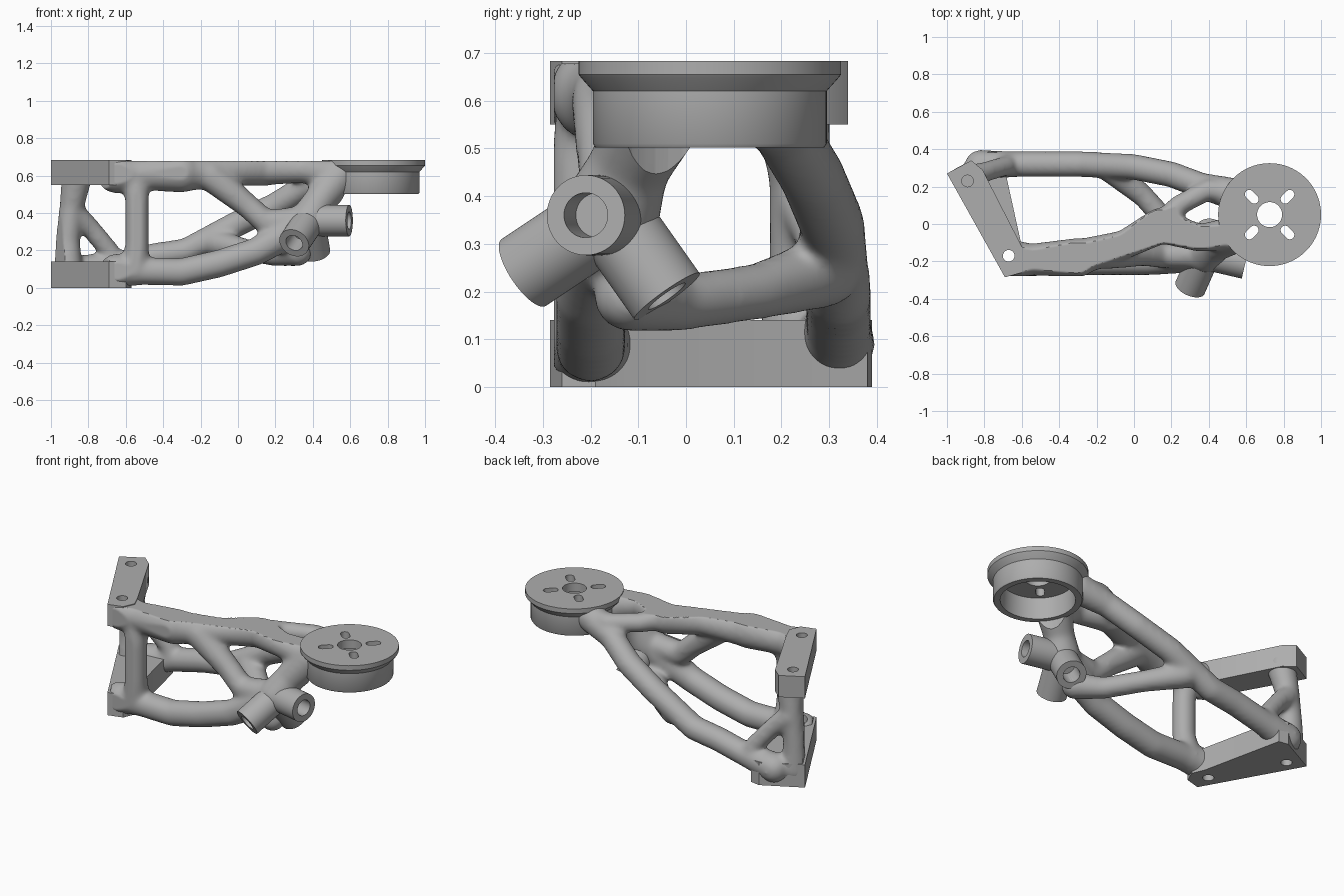
import bpy, bmesh, math
from mathutils import Vector, Matrix

if "Cube" in bpy.data.objects:
    bpy.data.objects.remove(bpy.data.objects["Cube"], do_unlink=True)

grey = bpy.data.materials.new("cast_grey")
grey.use_nodes = True
grey.diffuse_color = (.42, .42, .42, 1)
grey.node_tree.nodes["Principled BSDF"].inputs["Base Color"].default_value = grey.diffuse_color


def finish(bm, name):
    bmesh.ops.recalc_face_normals(bm, faces=bm.faces)
    mesh = bpy.data.meshes.new(name)
    bm.to_mesh(mesh)
    bm.free()
    mesh.materials.append(grey)
    obj = bpy.data.objects.new(name, mesh)
    bpy.context.collection.objects.link(obj)
    return obj


def apply_modifier(obj, kind, **settings):
    modifier = obj.modifiers.new(kind.lower(), kind)
    for key, value in settings.items():
        setattr(modifier, key, value)
    bpy.context.view_layer.objects.active = obj
    bpy.ops.object.modifier_apply(modifier=modifier.name)


def cut(obj, *cutters):
    for cutter in cutters:
        apply_modifier(obj, 'BOOLEAN', operation='DIFFERENCE', solver='MANIFOLD', object=cutter)


def smooth(obj):
    bpy.ops.object.select_all(action='DESELECT')
    obj.select_set(True)
    bpy.context.view_layer.objects.active = obj
    bpy.ops.object.shade_smooth_by_angle(angle=math.radians(35))


def add_rod(bm, start, end, radius):
    a, b = Vector(start), Vector(end)
    turn = (b - a).to_track_quat('Z', 'Y').to_matrix().to_4x4()
    bmesh.ops.create_cone(bm, cap_ends=True, segments=48, radius1=radius, radius2=radius,
                          depth=(b - a).length, matrix=Matrix.Translation((a + b) / 2) @ turn)


def add_strut(bm, radius, *points):
    # Each stretch is the hull of two balls; the ends of the strut are swollen
    last = len(points) - 1
    for i in range(last):
        cloud = []
        for k in (i, i + 1):
            size = radius * (1.25 if k in (0, last) else 1)
            cloud += [Vector(points[k]) + size * direction for direction in ball]
        verts = [bm.verts.new(co) for co in cloud]
        hull = bmesh.ops.convex_hull(bm, input=verts)
        inner = [g for g in hull["geom_interior"] if isinstance(g, bmesh.types.BMVert)]
        bmesh.ops.delete(bm, geom=inner, context='VERTS')


def prism(name, outline, low, high):
    bm = bmesh.new()
    face = bm.faces.new([bm.verts.new((x, y, low)) for x, y in outline])
    top = bmesh.ops.extrude_face_region(bm, geom=[face])["geom"]
    bmesh.ops.translate(bm, vec=(0, 0, high - low),
                        verts=[g for g in top if isinstance(g, bmesh.types.BMVert)])
    return finish(bm, name)


# Unit directions shared by all strut balls
bm = bmesh.new()
bmesh.ops.create_icosphere(bm, subdivisions=3, radius=1)
ball = [v.co.copy() for v in bm.verts]
bm.free()

# Joints where struts meet
top = .683
hub = Vector((.38, -.16, .36))
front_top = Vector((-.55, -.19, .61))
front_foot = Vector((-.55, -.2, .09))
back_foot = Vector((-.66, .32, .12))
back_post_top = Vector((-.86, .22, .6))
cup_front = Vector((.54, -.05, .6))
cup_back = Vector((.53, .16, .6))
fork = Vector((.14, -.01, .64))
cup_centre = Vector((.725, .05, 0))
up = Vector((0, 0, 1))

# Organic frame: struts blended together
bm = bmesh.new()
add_strut(bm, .085, front_top - Vector((.1, 0, 0)), front_top, (-.3, -.18, .615))
add_strut(bm, .078, (-.3, -.18, .61), (-.05, -.11, .625), fork)
add_strut(bm, .074, fork, (.35, -.075, .635), cup_front)
add_strut(bm, .056, fork, (.24, .1, .62), (.4, .185, .61), cup_back)
add_strut(bm, .07, (-.82, .31, .09), back_foot, (-.45, .32, .17), (-.28, .32, .195),
          (0, .305, .345), (.2, .265, .44), (.36, .205, .54), cup_back)
add_strut(bm, .06, (-.12, .29, .24), (.05, .15, .2), (.2, -.02, .175), (.32, -.12, .19))
add_strut(bm, .075, front_foot - Vector((.1, 0, 0)), front_foot, (-.3, -.2, .085),
          (-.1, -.2, .13), (.1, -.2, .195), hub)
add_strut(bm, .066, (-.15, -.16, .6), (.05, -.16, .44), (.15, -.17, .35), hub)
add_strut(bm, .085, hub, (.43, -.12, .46), cup_front)
add_strut(bm, .064, front_top, (-.54, -.22, .47), (-.54, -.22, .23), front_foot)
add_strut(bm, .066, back_post_top, (-.89, .24, .43), (-.91, .24, .25), (-.91, .23, .08))
add_strut(bm, .054, (-.88, .25, .4), (-.79, .28, .32), (-.69, .31, .2), back_foot)
frame = finish(bm, "strut_frame")
apply_modifier(frame, 'REMESH', mode='VOXEL', voxel_size=.011)
apply_modifier(frame, 'SMOOTH', factor=.5, iterations=25)

# Flat machined sides of the frame: top, bottom, front and slanted mounting side
mount_normal = Vector((.872, .491, 0))
planes = [(up * (top - .005), -up), (up * .008, up),
          (Vector((0, -.277, 0)), Vector((0, 1, 0))),
          (Vector((-.985, .27, 0)), mount_normal)]
for v in frame.data.vertices:
    for point, normal in planes:
        gap = (v.co - point).dot(normal)
        if gap < 0:
            v.co -= normal * gap

# Mounting blocks share the front end of their outline
front_end = [(-.6, -.12), (-.57, -.19), (-.6, -.26), (-.69, -.285), (-1, .27)]
blocks = [prism("top_mounting_block", front_end + [(-.87, .34), (-.81, .29)], .55, top),
          prism("bottom_mounting_block", front_end + [(-.77, .39), (-.71, .38)], 0, .14)]

# Pipe bosses around the hub, with their bores
boss_ends = {"front_boss": (.3, -.34, .24), "side_boss": (.595, -.21, .36),
             "lower_boss": (.41, -.04, .19)}
bosses, bores = [], bmesh.new()
for name, end in boss_ends.items():
    end = Vector(end)
    axis = (end - hub).normalized()
    bm = bmesh.new()
    add_rod(bm, hub, end, .084)
    bosses.append(finish(bm, name))
    add_rod(bores, end - axis * .11, end + axis * .05, .047)

# Bolt holes through both blocks
for bolt in (Vector((-.89, .23, 0)), Vector((-.67, -.17, 0))):
    for level in (0, .65):
        add_rod(bores, bolt + up * (level - .2), bolt + up * (level + .2), .031)
bore_cutter = finish(bores, "bore_cutter")

# Round cup with a flange, turned from a profile
profile = [(0, .63), (.2, .63), (.205, .502), (.24, .502), (.245, .51), (.245, .62),
           (.27, .648), (.275, .655), (.275, top), (0, top)]
bm = bmesh.new()
ring = [bm.verts.new(cup_centre + Vector((r, 0, z))) for r, z in profile]
edges = [bm.edges.new(pair) for pair in zip(ring, ring[1:])]
bmesh.ops.spin(bm, geom=ring + edges, cent=cup_centre, axis=up, angle=math.tau, steps=96)
bmesh.ops.remove_doubles(bm, verts=bm.verts, dist=.0001)
cup = finish(bm, "round_cup")

# Centre hole and four diagonal slots
bm = bmesh.new()
add_rod(bm, cup_centre + up * .5, cup_centre + up, .067)
hole_cutters = [finish(bm, "hole_cutter")]
for i in range(4):
    turn = Matrix.Rotation(math.pi * (i + .5) / 2, 3, 'Z')
    outline = []
    for k in range(24):
        a = math.tau * (k + .5) / 24
        shift = math.copysign(.018, math.cos(a))
        local = Vector((.135 + shift + .024 * math.cos(a), .024 * math.sin(a), 0))
        outline.append((cup_centre + turn @ local).xy)
    hole_cutters.append(prism("slot_cutter", outline, .5, 1))

# Clear the frame out of the cup, then drill everything
bm = bmesh.new()
add_rod(bm, cup_centre, cup_centre + up, .23)
cup_cutter = finish(bm, "cup_cutter")
cut(cup, *hole_cutters)
cut(frame, cup_cutter, bore_cutter)
for obj in bosses + blocks:
    cut(obj, bore_cutter)
for cutter in hole_cutters + [cup_cutter, bore_cutter]:
    bpy.data.objects.remove(cutter, do_unlink=True)
for obj in bosses + blocks + [cup, frame]:
    smooth(obj)
